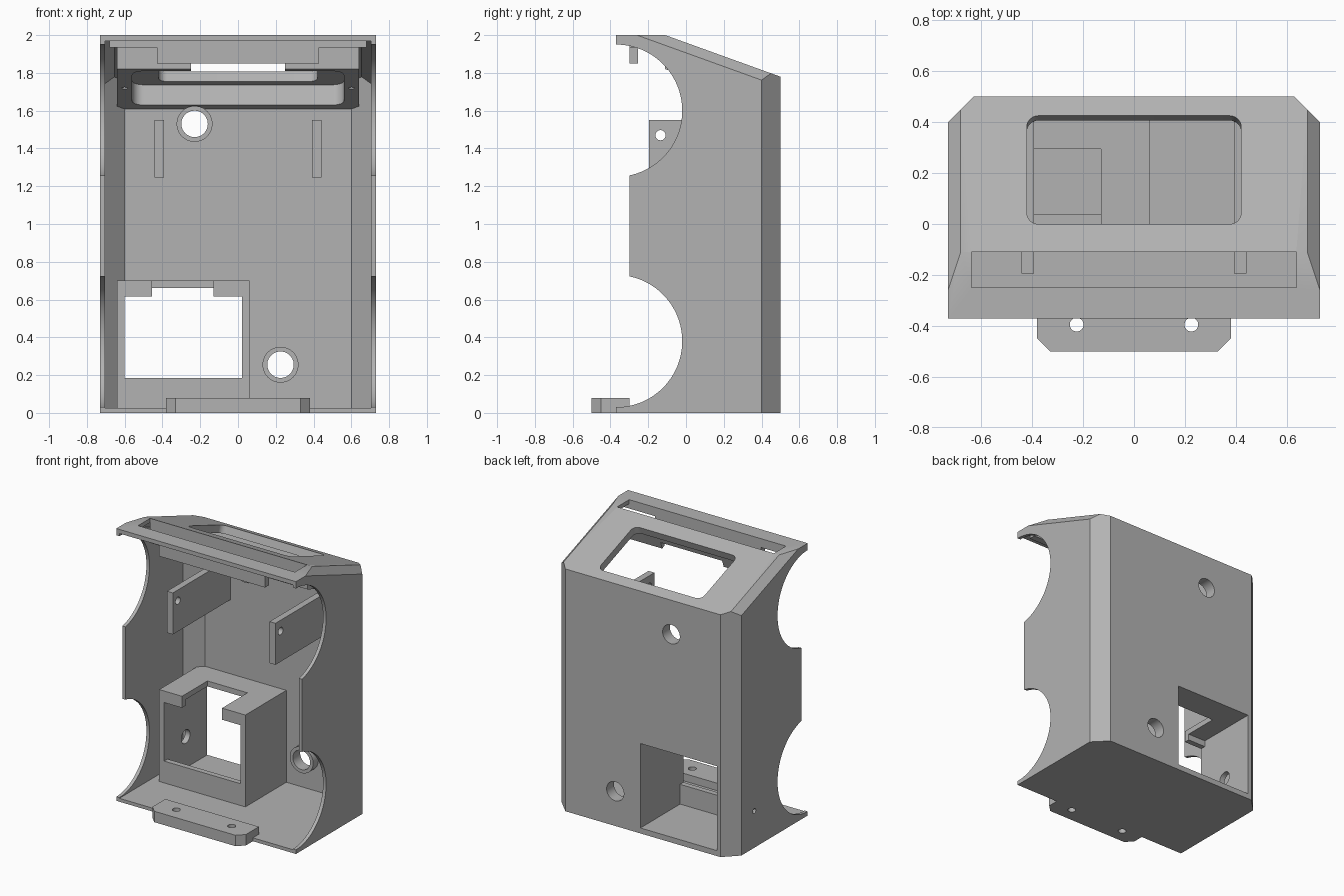
import bpy, bmesh, math
from mathutils import Matrix, Vector

old = bpy.data.objects.get("Cube")
if old:
    bpy.data.objects.remove(old, do_unlink=True)

GREY = (0.45, 0.45, 0.45, 1)
plastic = bpy.data.materials.new("grey plastic")
plastic.use_nodes = True
plastic.diffuse_color = GREY
plastic.node_tree.nodes["Principled BSDF"].inputs["Base Color"].default_value = GREY

TILT = math.atan(0.361)             # fall of the sloped top
UP = Vector((0, math.sin(TILT), math.cos(TILT)))


def finish(name, bm):
    bmesh.ops.recalc_face_normals(bm, faces=bm.faces)
    mesh = bpy.data.meshes.new(name)
    bm.to_mesh(mesh)
    bm.free()
    ob = bpy.data.objects.new(name, mesh)
    bpy.context.collection.objects.link(ob)
    mesh.materials.append(plastic)
    return ob


def block(name, x, y, z, planes=()):
    """Box between limits, trimmed by (point, normal) planes."""
    bm = bmesh.new()
    bmesh.ops.create_cube(bm, size=1)
    for v in bm.verts:
        v.co = [lo + (c + 0.5) * (hi - lo) for c, (lo, hi) in zip(v.co, (x, y, z))]
    for point, normal in planes:
        geom = bm.verts[:] + bm.edges[:] + bm.faces[:]
        cut = bmesh.ops.bisect_plane(bm, geom=geom, plane_co=point, plane_no=normal, clear_outer=True)
        rim = [g for g in cut["geom_cut"] if isinstance(g, bmesh.types.BMEdge)]
        if rim:
            bmesh.ops.contextual_create(bm, geom=rim)
    return finish(name, bm)


def rod(name, centre, radius, length, axis, sides=48):
    bm = bmesh.new()
    turn = Vector((0, 0, 1)).rotation_difference(Vector(axis)).to_matrix().to_4x4()
    bmesh.ops.create_cone(bm, cap_ends=True, segments=sides, radius1=radius, radius2=radius,
                          depth=length, matrix=Matrix.Translation(centre) @ turn)
    return finish(name, bm)


def rounded_cutter(name, half_x, v, w, radius):
    """Rounded rectangular prism square to the sloped top."""
    bm = bmesh.new()
    mid, half_v = (v[0] + v[1]) / 2, (v[1] - v[0]) / 2
    ring = []
    for i, (sx, sy) in enumerate(((1, 1), (-1, 1), (-1, -1), (1, -1))):
        for k in range(9):
            a = math.pi / 2 * (i + k / 8)
            ring.append(bm.verts.new((sx * (half_x - radius) + radius * math.cos(a),
                                      mid + sy * (half_v - radius) + radius * math.sin(a), w[0])))
    face = bm.faces.new(ring)
    top = bmesh.ops.extrude_face_region(bm, geom=[face])["geom"]
    bmesh.ops.translate(bm, vec=(0, 0, w[1] - w[0]),
                        verts=[g for g in top if isinstance(g, bmesh.types.BMVert)])
    bm.transform(Matrix.Translation((0, 0.2125, 1.884)) @ Matrix.Rotation(-TILT, 4, 'X'))
    return finish(name, bm)


def carve(ob, *cutters):
    """Subtract the cutters for good, then shade curves smooth."""
    bpy.ops.object.select_all(action='DESELECT')
    bpy.context.view_layer.objects.active = ob
    ob.select_set(True)
    for c in cutters:
        mod = ob.modifiers.new("cut", 'BOOLEAN')
        mod.operation, mod.solver, mod.object = 'DIFFERENCE', 'EXACT', c
        bpy.ops.object.modifier_apply(modifier=mod.name)
    bpy.ops.object.shade_smooth_by_angle(angle=math.radians(30))
    for c in cutters:
        bpy.data.objects.remove(c, do_unlink=True)


def hull_planes(corner, slope_z, edge):
    """Sloped top, chamfered back corners and bevelled top side edges."""
    planes = [((0, -0.11, slope_z), UP)]
    for s in (-1, 1):
        planes.append(((s * corner[0], corner[1], 0), (s, 1, 0)))
        a, b = Vector((s * edge, -0.26, slope_z)), Vector((s * (edge - 0.05), -0.11, slope_z))
        n = (b - a).cross(Vector((0, 1, -0.361)))
        planes.append((a, n if n.z > 0 else -n))
    return planes


X, Y = (1, 0, 0), (0, 1, 0)
BACK_HOLES = ((-0.23, 1.53), (0.225, 0.255))


def display_window():
    return rounded_cutter("window_cutter", 0.42, (-0.226, 0.226), (-0.09, 0.2), 0.045)


def side_holes():
    return (rod("bore_cutter", (-0.62, 0.25, 0.27), 0.05, 0.1, X, 32),
            rod("pin_cutter", (-0.7, 0.25, 0.27), 0.018, 0.2, X, 24))


# Outer shell: hollow, open at the front, with scooped side walls
shell = block("shell", (-0.73, 0.73), (-0.37, 0.5), (0, 2), hull_planes((0.73, 0.4), 2, 0.73))
cuts = [block("cavity", (-0.705, 0.705), (-0.6, 0.475), (0.025, 1.97),
              hull_planes((0.705, 0.37), 1.97, 0.705)),
        block("side_trim", (-1, 1), (-0.6, -0.3), (0.38, 1.6)),
        block("slot_cutter", (-0.637, 0.637), (-0.25, -0.11), (1.9, 2.1)),
        block("back_opening", (-0.6, 0.02), (0.4, 0.6), (0.04, 0.66)),
        display_window(), side_holes()[1]]
bpy.data.objects.remove(bpy.data.objects["bore_cutter"], do_unlink=True)
cuts += [rod("scoop", (0, -0.37, z), 0.35, 2, X, 96) for z in (0.38, 1.6)]
cuts += [rod("back_hole", (x, 0.45, z), 0.07, 0.3, Y) for x, z in BACK_HOLES]
carve(shell, *cuts)

# Sloped display frame under the top, with a pocket and cable notch
frame = block("display_frame", (-0.64, 0.64), (-0.11, 0.48), (1.5, 2.1),
              [((0, -0.11, 1.985), UP), ((0, -0.11, 1.82), -UP)])
carve(frame, display_window(),
      rounded_cutter("pocket", 0.56, (-0.25, 0.278), (-0.35, -0.056), 0.06),
      block("cable_notch", (-0.25, 0.25), (-0.2, 0.05), (1.7, 1.86)),
      *[rod("screw_hole", (s * 0.6, 0.17, 1.72), 0.015, 0.1, UP, 16) for s in (-1, 1)])

# Lip in front of the top slot
block("slot_lip", (-0.68, 0.68), (-0.3, -0.25), (1.935, 1.98))
block("slot_lip_centre", (-0.43, 0.43), (-0.3, -0.255), (1.85, 1.98))

# Pair of drilled mounting brackets
for side, s in (("right", -1), ("left", 1)):
    bracket = block(side + "_bracket", (s * 0.417 - 0.024, s * 0.417 + 0.024), (-0.195, 0.48), (1.245, 1.55))
    carve(bracket, rod("bracket_hole", (s * 0.417, -0.135, 1.47), 0.027, 0.2, X, 32))

# Collars around the round back holes
for name, (x, z) in zip(("upper_collar", "lower_collar"), BACK_HOLES):
    collar = rod(name, (x, 0.45, z), 0.095, 0.07, Y)
    carve(collar, rod("collar_hole", (x, 0.45, z), 0.07, 0.3, Y))

# Socket housing, open to the back
housing = block("socket_housing", (-0.64, 0.06), (0, 0.48), (0.015, 0.7))
carve(housing,
      block("housing_cavity", (-0.6, 0.02), (0.04, 0.6), (0.04, 0.66)),
      block("housing_window", (-0.6, 0.02), (-0.1, 0.1), (0.185, 0.615)),
      block("housing_notch", (-0.455, -0.13), (-0.1, 0.295), (0.6, 0.8)),
      *side_holes())

# Drilled front foot with clipped corners
foot = block("front_foot", (-0.38, 0.38), (-0.5, -0.3), (0, 0.08),
             [((s * 0.38, -0.45, 0), (s, -1, 0)) for s in (-1, 1)])
carve(foot, *[rod("foot_hole", (s * 0.225, -0.395, 0.04), 0.027, 0.3, (0, 0, 1), 32) for s in (-1, 1)])
carve(shell, *[rod("foot_hole", (s * 0.225, -0.395, 0.04), 0.026, 0.3, (0, 0, 1), 32) for s in (-1, 1)])
